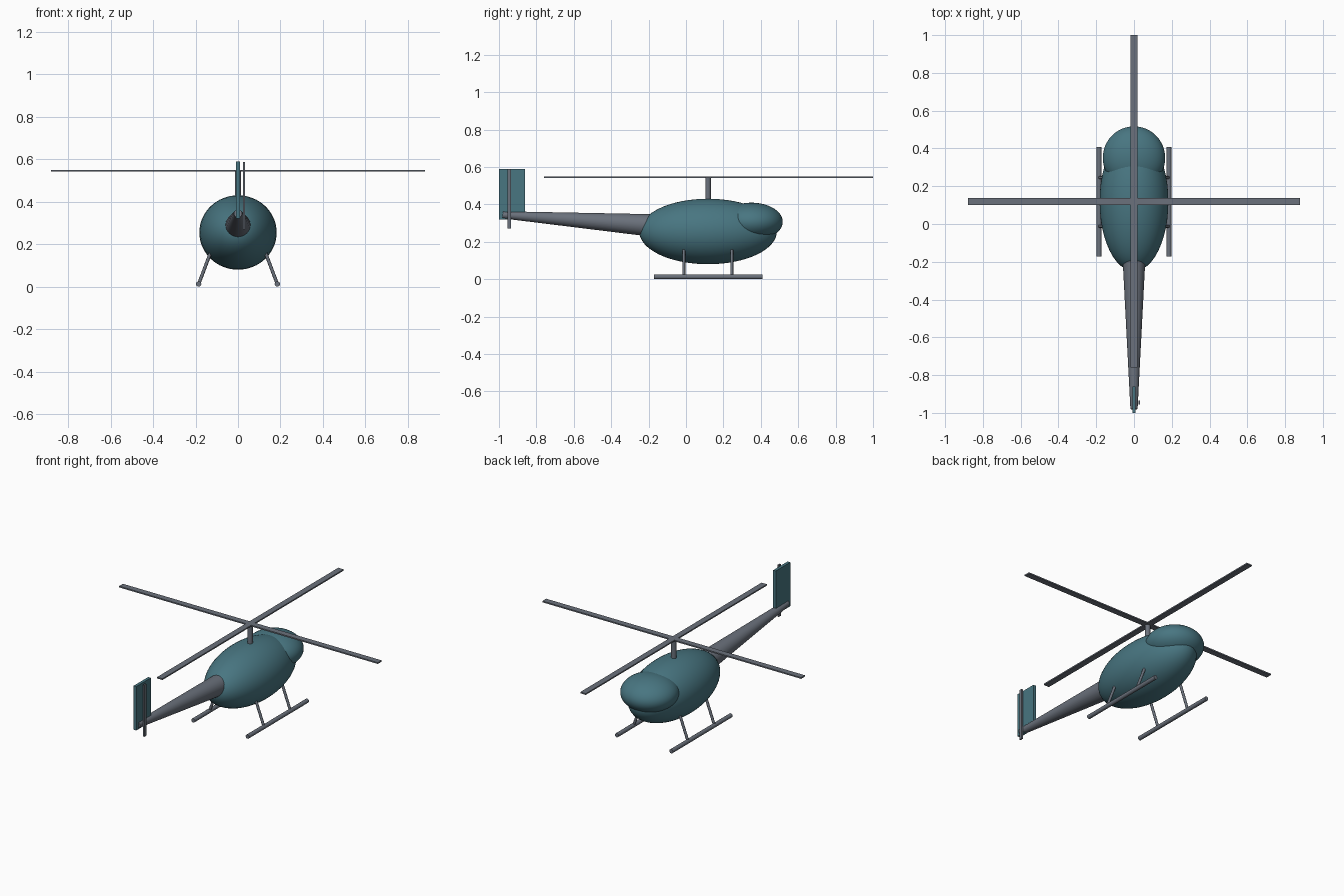
import bpy
import math
from mathutils import Vector

cube = bpy.data.objects.get("Cube")
if cube:
    bpy.data.objects.remove(cube, do_unlink=True)


def make_material(name, rgb):
    mat = bpy.data.materials.new(name)
    mat.use_nodes = True
    colour = (*rgb, 1.0)
    mat.diffuse_color = colour
    mat.node_tree.nodes["Principled BSDF"].inputs["Base Color"].default_value = colour
    return mat


teal = make_material("teal paint", (0.065, 0.18, 0.22))
grey = make_material("grey metal", (0.145, 0.165, 0.20))


def finish(name, mat, smooth=True):
    obj = bpy.context.object
    obj.name = name
    obj.data.materials.append(mat)
    bpy.ops.object.transform_apply(location=False, rotation=True, scale=True)
    if smooth:
        bpy.ops.object.shade_smooth_by_angle(angle=math.radians(40))
    return obj


def ellipsoid(name, mat, centre, radii):
    bpy.ops.mesh.primitive_uv_sphere_add(segments=48, ring_count=32, location=centre)
    bpy.context.object.scale = radii
    return finish(name, mat)


def box(name, mat, centre, size):
    bpy.ops.mesh.primitive_cube_add(size=1, location=centre)
    bpy.context.object.scale = size
    return finish(name, mat, smooth=False)


def rod(name, mat, start, end, r_start, r_end=None, sides=16):
    a, b = Vector(start), Vector(end)
    bpy.ops.mesh.primitive_cone_add(
        vertices=sides, radius1=r_start, radius2=r_start if r_end is None else r_end,
        depth=(b - a).length, location=(a + b) / 2)
    bpy.context.object.rotation_euler = (b - a).to_track_quat("Z", "Y").to_euler()
    return finish(name, mat)


# Cabin and nose bubble
ellipsoid("cabin", teal, (0, 0.118, 0.255), (0.182, 0.368, 0.175))
ellipsoid("nose", teal, (0, 0.35, 0.307), (0.165, 0.167, 0.102))

# Tapered tail boom and fin
rod("tail_boom", grey, (0, -0.15, 0.285), (0, -0.98, 0.344), 0.062, 0.019, sides=32)
box("tail_fin", teal, (0, -0.93, 0.455), (0.018, 0.14, 0.27))
box("tail_rotor_blade", grey, (0.028, -0.945, 0.429), (0.009, 0.02, 0.318))

# Mast and crossed main rotor blades
rod("rotor_mast", grey, (0, 0.118, 0.40), (0, 0.118, 0.545), 0.015)
box("rotor_blade_across", grey, (0, 0.12, 0.545), (1.76, 0.037, 0.008))
box("rotor_blade_along", grey, (0, 0.12, 0.545), (0.037, 1.76, 0.008))

# Skids with splayed struts
for side, x in (("left", 1), ("right", -1)):
    rod(side + "_skid", grey, (x * 0.185, -0.172, 0.0125), (x * 0.185, 0.408, 0.0125), 0.0125)
    for place, y in (("rear", -0.012), ("front", 0.245)):
        rod(f"{side}_{place}_strut", grey,
            (x * 0.185, y, 0.0125), (x * 0.12, y, 0.185), 0.008)
